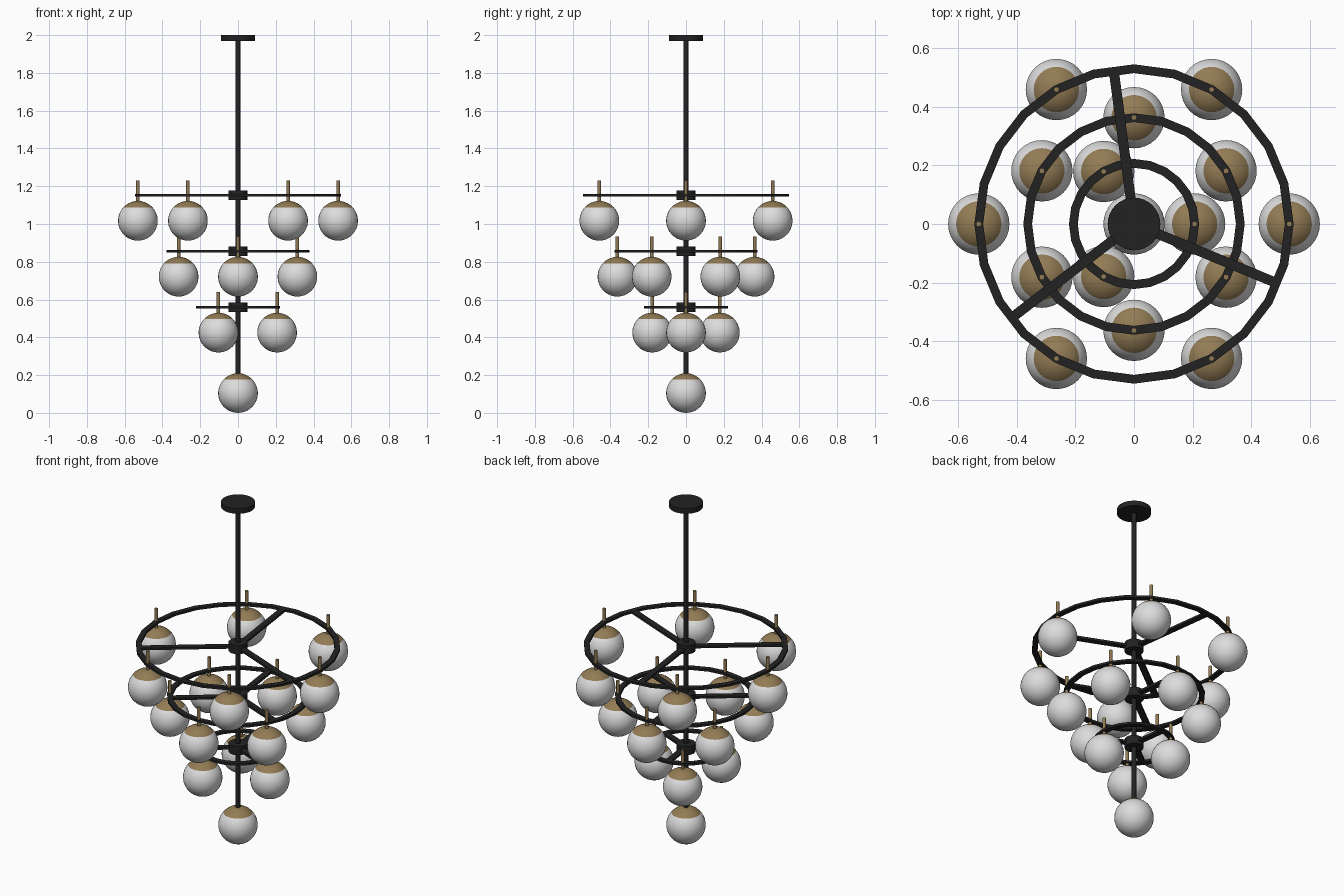
import bpy, bmesh, math
from mathutils import Matrix

if "Cube" in bpy.data.objects:
    bpy.data.objects.remove(bpy.data.objects["Cube"])


def material(name, rgb):
    m = bpy.data.materials.new(name)
    m.diffuse_color = (*rgb, 1)
    m.use_nodes = True
    m.node_tree.nodes["Principled BSDF"].inputs["Base Color"].default_value = m.diffuse_color
    return m


BLACK = material("matte black metal", (0.016, 0.016, 0.016))
BRASS = material("aged brass", (0.29, 0.20, 0.09))
GLASS = material("opal glass", (0.72, 0.72, 0.72))


def finish(name, bm, mats, smooth=True):
    bmesh.ops.recalc_face_normals(bm, faces=bm.faces)
    me = bpy.data.meshes.new(name)
    bm.to_mesh(me)
    bm.free()
    for m in mats:
        me.materials.append(m)
    ob = bpy.data.objects.new(name, me)
    bpy.context.collection.objects.link(ob)
    if smooth:
        bpy.ops.object.select_all(action='DESELECT')
        ob.select_set(True)
        bpy.context.view_layer.objects.active = ob
        bpy.ops.object.shade_smooth_by_angle(angle=math.radians(35))
    return ob


def lathe(name, profile, sides, mats, closed=False, smooth=True, split=None):
    """Spin (radius, z) points round z; faces above split take the second colour."""
    bm = bmesh.new()
    verts = [bm.verts.new((r, 0, z)) for r, z in profile]
    edges = [bm.edges.new(p) for p in zip(verts, verts[1:])]
    if closed:
        edges.append(bm.edges.new((verts[-1], verts[0])))
    bmesh.ops.spin(bm, geom=verts + edges, cent=(0, 0, 0), axis=(0, 0, 1),
                   angle=math.tau, steps=sides, use_merge=True)
    bmesh.ops.remove_doubles(bm, verts=bm.verts, dist=1e-5)
    if split is not None:
        for f in bm.faces:
            f.material_index = int(f.calc_center_median().z > split)
    return finish(name, bm, mats, smooth)


def cylinder(name, r, z0, z1, sides, mat):
    return lathe(name, [(0, z0), (r, z0), (r, z1), (0, z1)], sides, [mat])


def polar(radius, degrees, z):
    a = math.radians(degrees)
    return (radius * math.cos(a), radius * math.sin(a), z)


# Ceiling canopy and central rod
cylinder("ceiling_canopy", 0.09, 1.97, 2.0, 32, BLACK)
cylinder("central_rod", 0.0125, 0.20, 1.98, 16, BLACK)

# Globe: opal glass with a brass cap on its upper part
R = 0.105
CAP = math.radians(42.5)
angles = [-math.pi / 2 + (CAP + math.pi / 2) * i / 14 for i in range(15)]
angles += [CAP + (math.pi / 2 - CAP) * i / 5 for i in range(1, 6)]
profile = [(max(0.0, R * math.cos(a)), R * math.sin(a)) for a in angles]
bottom_globe = lathe("bottom_globe", profile, 32, [GLASS, BRASS],
                     split=R * math.sin(CAP))
bottom_globe.location = (0, 0, R)

# Stem shared by all the ring globes
stem_mesh = None

# Tiers: name, ring radius, ring height, globe count, first globe angle
TIERS = [("upper", 0.53, 1.152, 6, 0),
         ("middle", 0.363, 0.856, 6, 30),
         ("lower", 0.207, 0.56, 3, 0)]
W, H = 0.015, 0.0065
for tier, rad, z, count, first in TIERS:
    # Flat faceted ring and hub
    lathe(tier + "_ring", [(rad - W, z - H), (rad + W, z - H),
                           (rad + W, z + H), (rad - W, z + H)],
          24, [BLACK], closed=True, smooth=False)
    cylinder(tier + "_hub", 0.05, z - 0.025, z + 0.025, 24, BLACK)
    # Three flat spokes
    for i in range(3):
        bm = bmesh.new()
        bmesh.ops.create_cube(bm, size=1, matrix=Matrix.Rotation(
            math.radians(97.5 + 120 * i), 4, 'Z')
            @ Matrix.Translation((rad / 2, 0, z))
            @ Matrix.Diagonal((rad, 0.034, 0.0128, 1)))
        finish(f"{tier}_spoke_{i + 1}", bm, [BLACK], smooth=False)
    # Globes hung on brass stems that pass through the ring
    for i in range(count):
        pos = polar(rad, first + 360 / count * i, z - 0.135)
        globe = bpy.data.objects.new(f"{tier}_globe_{i + 1}", bottom_globe.data)
        globe.location = pos
        bpy.context.collection.objects.link(globe)
        if stem_mesh is None:
            stem = cylinder("stem", 0.0095, 0.095, 0.214, 12, BRASS)
            stem_mesh = stem.data
        else:
            stem = bpy.data.objects.new("stem", stem_mesh)
            bpy.context.collection.objects.link(stem)
        stem.name = f"{tier}_stem_{i + 1}"
        stem.location = pos
